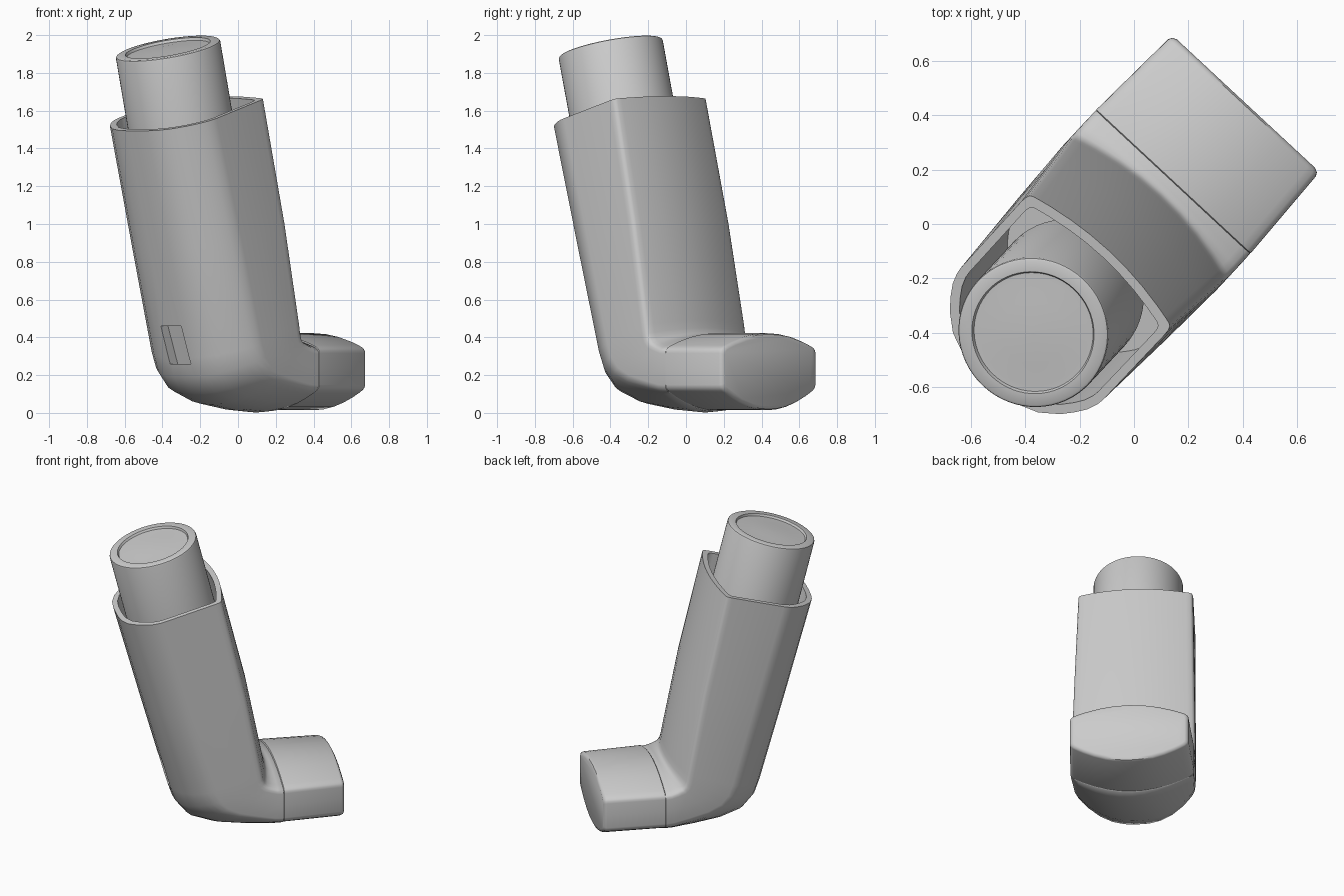
import bpy, bmesh, math
from mathutils import Vector, Matrix

if "Cube" in bpy.data.objects:
    bpy.data.objects.remove(bpy.data.objects["Cube"])

# The whole inhaler is built along +X (mouthpiece direction), then turned
TURN = Matrix.Rotation(math.radians(47.1), 4, 'Z')


def loft(name, rings, angle=40):
    """Skin a closed solid through rings with equal point counts."""
    bm = bmesh.new()
    vs = [[bm.verts.new(TURN @ Vector(p)) for p in r] for r in rings]
    n = len(vs[0])
    for a, b in zip(vs, vs[1:]):
        for i in range(n):
            j = (i + 1) % n
            bm.faces.new((a[i], a[j], b[j], b[i]))
    bm.faces.new(vs[0][::-1])
    bm.faces.new(vs[-1])
    bmesh.ops.recalc_face_normals(bm, faces=bm.faces)
    me = bpy.data.meshes.new(name)
    bm.to_mesh(me)
    bm.free()
    ob = bpy.data.objects.new(name, me)
    bpy.context.collection.objects.link(ob)
    smooth(ob, angle)
    return ob


def smooth(ob, angle):
    bpy.ops.object.select_all(action='DESELECT')
    ob.select_set(True)
    bpy.context.view_layer.objects.active = ob
    bpy.ops.object.shade_smooth_by_angle(angle=math.radians(angle))


def section(front, back, t1, w1, t2, w2, q):
    """Ring with bowed front, near-flat sides and curved back, between two centre points."""
    half = [(t1 * f * f, w1 * f) for f in (0, .25, .5, .75, .88, .95)]
    half += [(t1 + .004, w1 * .98), (t1 + .025, w1 * .995), (t1 + .06, w1)]
    half += [((t1 + t2) / 2, (w1 + w2) / 2), (t2 - .05, w2), (t2 - .01, w2 * .99)]
    half += [(t2 + (1 - t2) * (1 - f ** q), w2 * f) for f in (.95, .88, .78, .6, .4, .2, 0)]
    full = half + [(t, -w) for t, w in half[-2:0:-1]]
    f, b = Vector((front[0], 0, front[1])), Vector((back[0], 0, back[1]))
    return [f.lerp(b, t) + Vector((0, w, 0)) for t, w in full]


def inset(s, d):
    """The same section, shrunk by d on every side."""
    f, b, t1, w1, t2, w2, q = s
    fv, bv = Vector(f), Vector(b)
    k = (bv - fv).normalized() * d
    return (tuple(fv + k), tuple(bv - k), t1, w1 - d, t2, w2 - d, q)


# Body: sections from the rim, around the elbow, to the mouthpiece opening
rim = ((-.135, 1.677), (-.785, 1.493), .075, .36, .69, .357, 3.3)
mid = ((.027, 1.02), (-.61, .855), .095, .376, .67, .368, 3.2)
low = ((.132, .49), (-.452, .29), .11, .388, .65, .377, 3)
elbow = [
    low,
    ((.140, .45), (-.42, .19), .115, .388, .64, .377, 2.8),
    ((.147, .432), (-.35, .10), .125, .388, .63, .377, 2.5),
    ((.155, .422), (-.21, .045), .145, .388, .64, .378, 2.3),
    ((.165, .417), (-.01, .013), .16, .388, .66, .381, 2.1),
    ((.18, .414), (.14, .002), .18, .388, .69, .385, 2),
    ((.210, .413), (.210, .008), .19, .387, .71, .387, 2),
    ((.217, .407), (.217, .014), .19, .381, .71, .381, 2),
]
cavity_low = ((.07, .72), (-.52, .56), .10, .38, .66, .37, 3)
body_sections = [inset(cavity_low, .034), inset(mid, .034), inset(rim, .034), rim, mid] + elbow
body = loft("body_shell", [section(*s) for s in body_sections])

# Vent slot recessed into the back of the body
slot_rings = []
for x in (-.12, .035):
    slot_rings.append([(-.445 + x - .29 * dz, .015 + dy + .08 * dz, .36 + dz)
                       for dy, dz in ((-.075, -.1), (.075, -.1), (.075, .1), (-.075, .1))])
cutter = loft("vent_cutter", slot_rings)
mod = body.modifiers.new("vent", 'BOOLEAN')
mod.object = cutter
mod.operation = 'DIFFERENCE'
mod.solver = 'EXACT'
bpy.context.view_layer.objects.active = body
bpy.ops.object.modifier_apply(modifier="vent")
bpy.data.objects.remove(cutter)
smooth(body, 40)

# Mouthpiece cap with softened front edge
cap_rings = []
for u, w, d in ((.210, .386, .005), (.214, .388, 0), (.583, .371, 0), (.597, .370, .006), (.605, .369, .022)):
    s = ((u, .422), (u, .014), .2, w, .72, w, 2)
    cap_rings.append(section(*inset(s, d)))
loft("mouthpiece_cap", cap_rings)

# Canister: turned profile (radius, height) with a dished end, leaning back
axis = Vector((-.242, 0, .970)).normalized()
across = Vector((axis.z, 0, -axis.x))
top = Vector((-.546, 0, 1.932))
profile = [(.002, -.006), (.12, -.008), (.20, -.014), (.222, -.014), (.228, 0), (.270, 0),
           (.277, -.004), (.280, -.012), (.280, -.8), (.2, -.85)]
SEG = 64
can_rings = []
for r, h in profile:
    can_rings.append([top + axis * h + across * (r * math.cos(a)) + Vector((0, r * math.sin(a), 0))
                      for a in (2 * math.pi * i / SEG for i in range(SEG))])
loft("canister", can_rings, 35)
